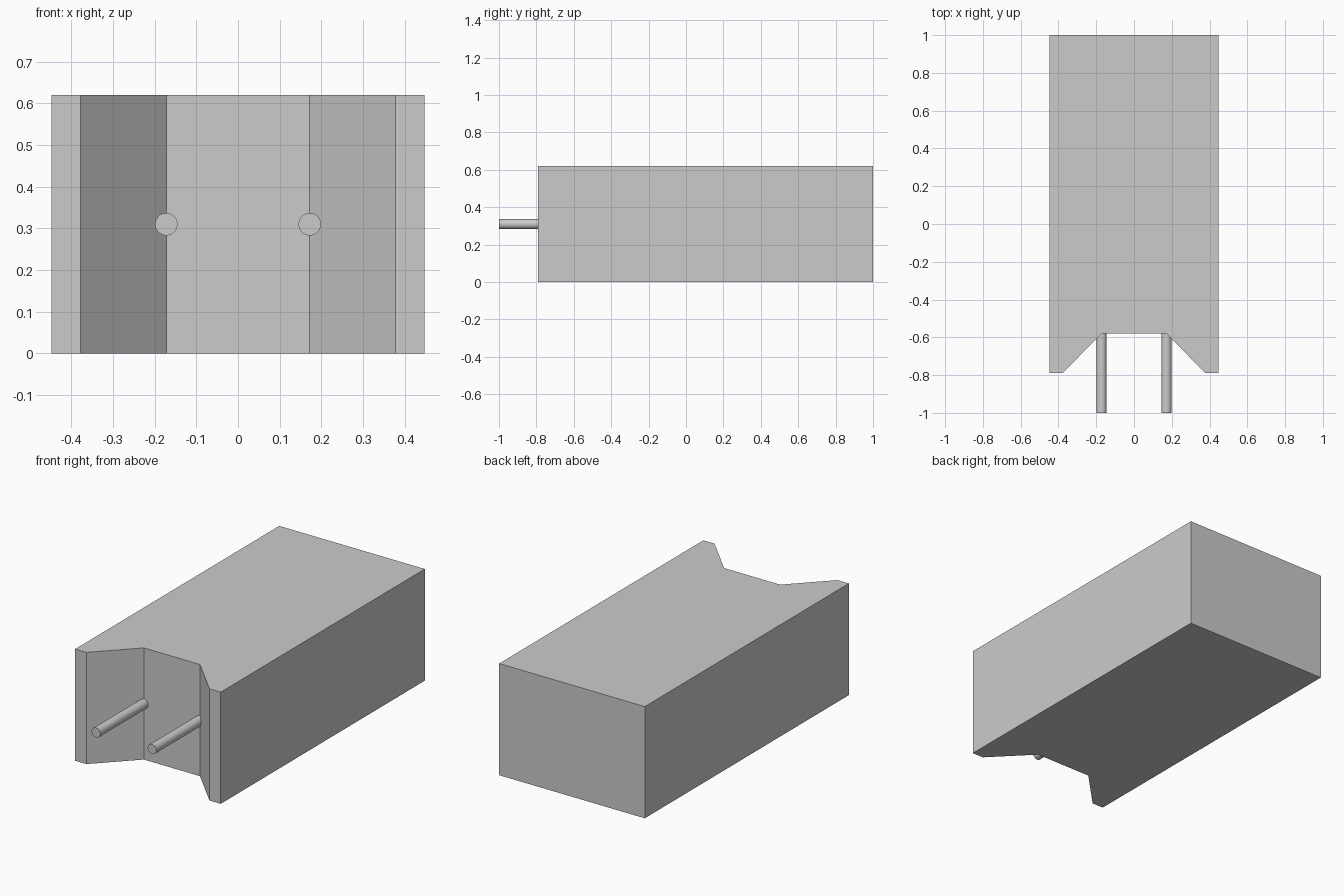
import bpy, bmesh, math
from mathutils import Matrix

if "Cube" in bpy.data.objects:
    bpy.data.objects.remove(bpy.data.objects["Cube"])

HEIGHT = 0.62
PIN_X = 0.172
PIN_RADIUS = 0.027


def finish(bm, name):
    bmesh.ops.recalc_face_normals(bm, faces=bm.faces)
    mesh = bpy.data.meshes.new(name)
    bm.to_mesh(mesh)
    bm.free()
    obj = bpy.data.objects.new(name, mesh)
    bpy.context.collection.objects.link(obj)
    return obj


# Block body: mirrored top outline with a flared notch in the front, extruded up
half = [(0.172, -0.58), (0.378, -0.79), (0.447, -0.79), (0.447, 1.0)]
outline = half + [(-x, y) for x, y in reversed(half)]
bm = bmesh.new()
base = bm.faces.new([bm.verts.new((x, y, 0)) for x, y in outline])
top = bmesh.ops.extrude_face_region(bm, geom=[base], use_keep_orig=True)["geom"]
bmesh.ops.translate(bm, vec=(0, 0, HEIGHT),
                    verts=[v for v in top if isinstance(v, bmesh.types.BMVert)])
finish(bm, "body")


# Round pins reaching forward from the notch, seated slightly in the body
def add_pin(name, x):
    front, back = -1.0, -0.57
    bm = bmesh.new()
    place = Matrix.Translation((x, (front + back) / 2, HEIGHT / 2)) @ Matrix.Rotation(math.pi / 2, 4, 'X')
    bmesh.ops.create_cone(bm, cap_ends=True, segments=32, radius1=PIN_RADIUS,
                          radius2=PIN_RADIUS, depth=back - front, matrix=place)
    pin = finish(bm, name)
    for face in pin.data.polygons:
        face.use_smooth = len(face.vertices) == 4
    pin.select_set(True)
    bpy.context.view_layer.objects.active = pin
    bpy.ops.object.shade_smooth_by_angle(angle=math.radians(30))
    pin.select_set(False)


for name, x in (("left_pin", -PIN_X), ("right_pin", PIN_X)):
    add_pin(name, x)
